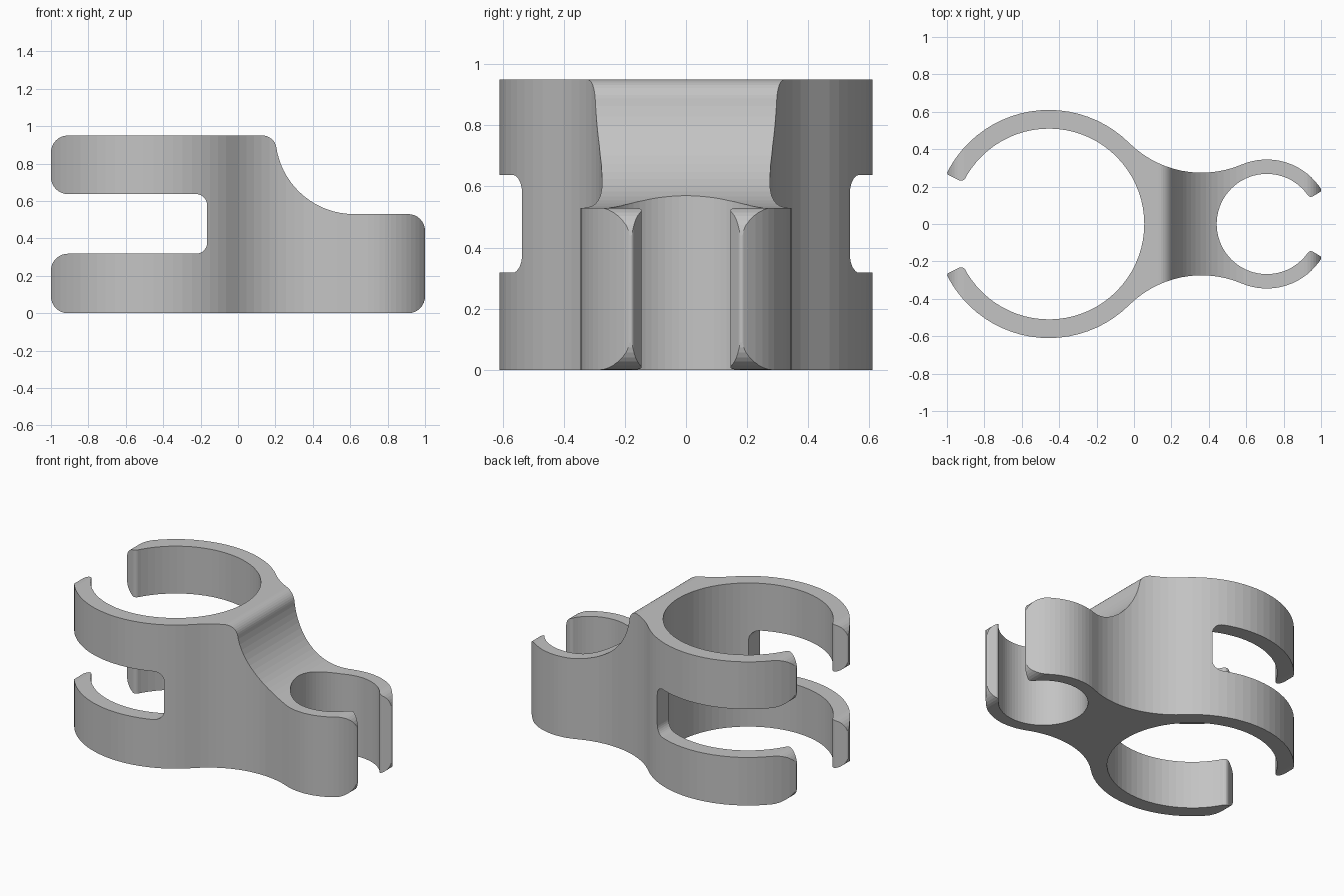
import bpy, bmesh, math
from mathutils import Vector

cube = bpy.data.objects.get("Cube")
if cube:
    bpy.data.objects.remove(cube, do_unlink=True)

grey = bpy.data.materials.new("plain grey")
grey.use_nodes = True
colour = (0.55, 0.55, 0.55, 1)
grey.diffuse_color = colour
grey.node_tree.nodes["Principled BSDF"].inputs["Base Color"].default_value = colour


def arc(cx, cy, r, start, end, step=5):
    n = max(2, round(abs(end - start) / step))
    angles = [math.radians(start + (end - start) * i / n) for i in range(n + 1)]
    return [(cx + r * math.cos(a), cy + r * math.sin(a)) for a in angles]


def round_corners(points, steps=8):
    """Points are (x, y) or (x, y, radius); corners with a radius become arcs."""
    out = []
    for i, item in enumerate(points):
        p = Vector(item[:2])
        if len(item) < 3:
            out.append(p)
            continue
        a = (Vector(points[i - 1][:2]) - p).normalized()
        b = (Vector(points[(i + 1) % len(points)][:2]) - p).normalized()
        half = a.angle(b) / 2
        d = item[2] / math.tan(half)
        w = math.sin(half)
        p0, p2 = p + a * d, p + b * d
        for k in range(steps + 1):
            t = k / steps
            f0, f1, f2 = (1 - t) ** 2, 2 * w * t * (1 - t), t * t
            out.append((p0 * f0 + p * f1 + p2 * f2) / (f0 + f1 + f2))
    return out


def prism(name, outline, place, offset):
    bm = bmesh.new()
    face = bm.faces.new([bm.verts.new(place(p)) for p in outline])
    ext = bmesh.ops.extrude_face_region(bm, geom=[face])
    verts = [v for v in ext["geom"] if isinstance(v, bmesh.types.BMVert)]
    bmesh.ops.translate(bm, verts=verts, vec=offset)
    bmesh.ops.recalc_face_normals(bm, faces=bm.faces)
    mesh = bpy.data.meshes.new(name)
    bm.to_mesh(mesh)
    bm.free()
    mesh.materials.append(grey)
    obj = bpy.data.objects.new(name, mesh)
    bpy.context.collection.objects.link(obj)
    return obj


# Plan: a large and a small open ring joined by a waisted neck
BIG_X, BIG_R, BIG_IN, BIG_GAP = -0.455, 0.61, 0.51, 154
SMALL_X, SMALL_R, SMALL_IN, SMALL_GAP = 0.71, 0.345, 0.268, 31
NECK_R = 0.55
span = SMALL_X - BIG_X
r1, r2 = BIG_R + NECK_R, SMALL_R + NECK_R
along = (r1 * r1 - r2 * r2 + span * span) / (2 * span)
neck_y = math.sqrt(r1 * r1 - along * along)
neck_x = BIG_X + along
big_touch = math.degrees(math.atan2(neck_y, along))
small_touch = math.degrees(math.atan2(neck_y, along - span))


def tip(points, index, radius):
    points[index] = (*points[index], radius)
    return points


upper = tip(arc(BIG_X, 0, BIG_IN, 0, BIG_GAP), -1, 0.025)
upper += tip(arc(BIG_X, 0, BIG_R, BIG_GAP, big_touch), 0, 0.012)
upper += arc(neck_x, neck_y, NECK_R, 180 + big_touch, 180 + small_touch)[1:-1]
upper += tip(arc(SMALL_X, 0, SMALL_R, small_touch, SMALL_GAP), -1, 0.012)
upper += tip(arc(SMALL_X, 0, SMALL_IN, SMALL_GAP, 180), 0, 0.02)
lower = [(p[0], -p[1], *p[2:]) for p in reversed(upper[1:-1])]
plan = round_corners(upper + lower, steps=4)
clip = prism("double_ring_clip", plan, lambda p: (p[0], p[1], -0.1), (0, 0, 1.2))

# Side outline: slotted tall end, swooping shoulder, low end
TOP, LOW = 0.95, 0.53
side = [(-1, 0, 0.09), (1, 0, 0.09), (1, LOW, 0.09)]
side += arc(0.62, TOP, TOP - LOW, 270, 192)
side += [(0.195, TOP, 0.075), (-1, TOP, 0.09), (-1, 0.637, 0.09),
         (-0.165, 0.637, 0.06), (-0.165, 0.318, 0.06), (-1, 0.318, 0.09)]
cutter = prism("side_outline_helper", round_corners(side),
               lambda p: (p[0], -0.8, p[1]), (0, 1.6, 0))
cutter.hide_render = True

# Keep only the material common to both outlines
mod = clip.modifiers.new("side_shape", "BOOLEAN")
mod.operation = "INTERSECT"
mod.solver = "EXACT"
mod.object = cutter
bpy.context.view_layer.objects.active = clip
clip.select_set(True)
bpy.ops.object.modifier_apply(modifier=mod.name)
bpy.data.objects.remove(cutter, do_unlink=True)
